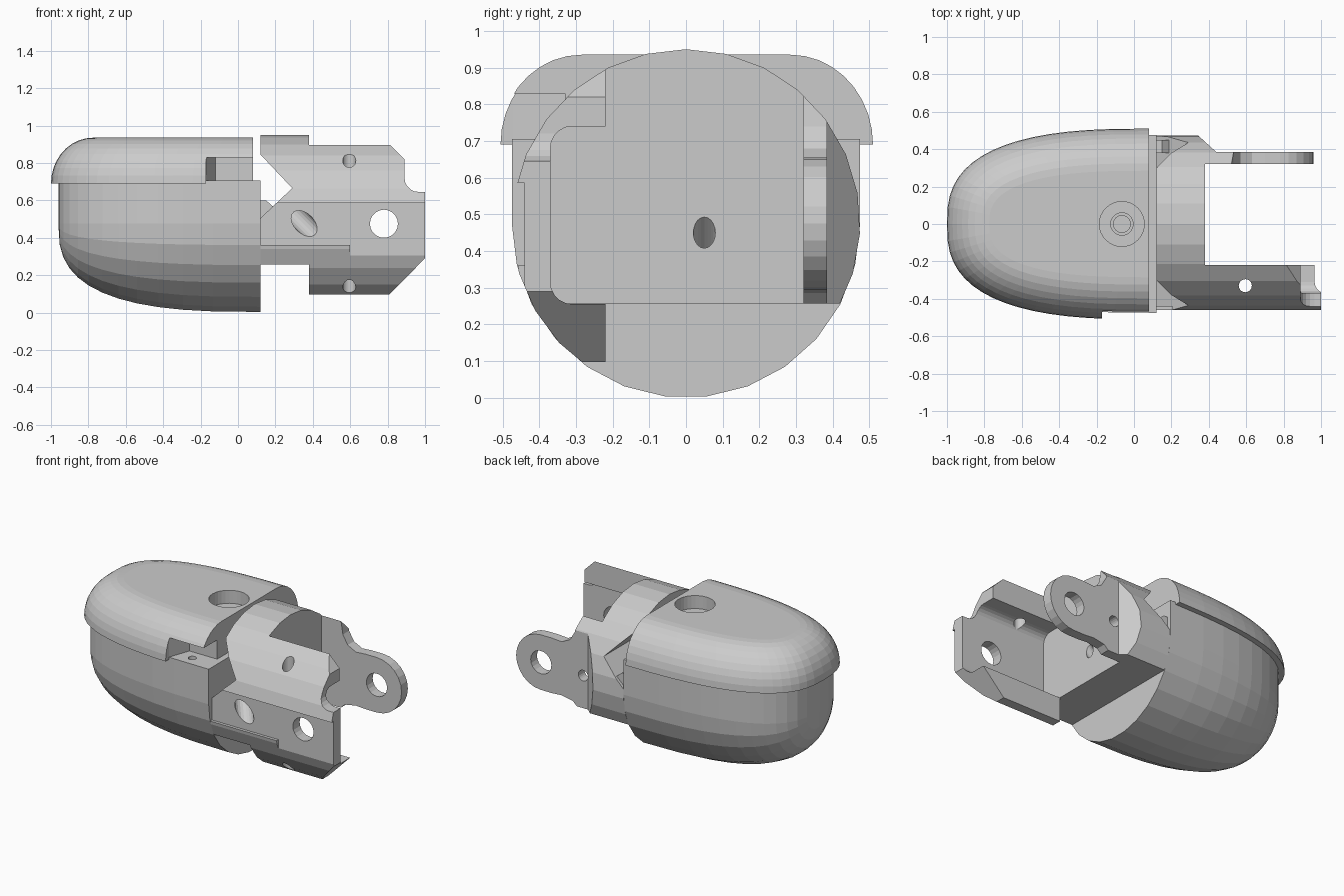
import bpy, bmesh
from math import sin, cos, pi, radians
from mathutils import Vector

if "Cube" in bpy.data.objects:
    bpy.data.objects.remove(bpy.data.objects["Cube"])


def make(name, bm):
    bmesh.ops.remove_doubles(bm, verts=bm.verts, dist=1e-5)
    bmesh.ops.recalc_face_normals(bm, faces=bm.faces)
    me = bpy.data.meshes.new(name)
    bm.to_mesh(me)
    bm.free()
    ob = bpy.data.objects.new(name, me)
    bpy.context.collection.objects.link(ob)
    return ob


def loft(name, rings):
    """Skin closed rings of points and cap both ends."""
    bm = bmesh.new()
    vs = [[bm.verts.new(p) for p in r] for r in rings]
    n = len(vs[0])
    for a, b in zip(vs, vs[1:]):
        for i in range(n):
            j = (i + 1) % n
            bm.faces.new((a[i], a[j], b[j], b[i]))
    bm.faces.new(vs[0])
    bm.faces.new(vs[-1])
    return make(name, bm)


def prism(name, pts, axis, lo, hi):
    """Extrude a 2D outline along an axis from lo to hi."""
    put = {'x': lambda p, h: (h, p[0], p[1]),
           'y': lambda p, h: (p[0], h, p[1]),
           'z': lambda p, h: (p[0], p[1], h)}[axis]
    return loft(name, [[put(p, h) for p in pts] for h in (lo, hi)])


def rect(a, b, c, d):
    return [(a, c), (b, c), (b, d), (a, d)]


def arc(cx, cy, r, a0, a1, n):
    return [(cx + r * cos(radians(a0 + (a1 - a0) * i / n)),
             cy + r * sin(radians(a0 + (a1 - a0) * i / n))) for i in range(n + 1)]


def hole(a, b, r, n=20):
    """Round cutter from point a to point b."""
    a, b = Vector(a), Vector(b)
    q = (b - a).to_track_quat('Z', 'Y')
    return loft("cutter", [[c + q @ Vector((r * cos(2 * pi * i / n), r * sin(2 * pi * i / n), 0))
                            for i in range(n)] for c in (a, b)])


def boolean(ob, cutter, op='DIFFERENCE'):
    cutter.hide_render = True
    m = ob.modifiers.new("bool", 'BOOLEAN')
    m.operation, m.solver, m.object = op, 'EXACT', cutter
    dg = bpy.context.evaluated_depsgraph_get()
    me = bpy.data.meshes.new_from_object(ob.evaluated_get(dg))
    ob.modifiers.clear()
    ob.data = me
    bpy.data.objects.remove(cutter)


R, CZ = 0.475, 0.475

# lower shell: half-round underside, straight sides, rounded nose
rings = []
for i in range(13):
    f = pi / 2 * i / 12
    x = 0.12 - 1.08 * sin(f) ** 0.71
    r = max(R * max(cos(f), 0) ** 0.71, 0.012)
    low = [(x, r * cos(pi + pi * k / 13), CZ + r * sin(pi + pi * k / 13)) for k in range(14)]
    rings.append([(x, -r, 0.705)] + low + [(x, r, 0.705)])
body = loft("lower_shell", rings)

# top cover: outline stepped inward as it rises
rings = []
for j in range(10):
    t = pi / 2 * j / 9
    d, z = 0.225 * (1 - cos(t)), 0.69 + 0.245 * sin(t)
    ring = []
    for k in range(33):
        f = -pi / 2 + pi * k / 32
        s = 1 if f > 0 else -1
        ring.append((0.08 - (1.08 - d) * max(cos(f), 0) ** 0.74,
                     s * (0.51 - d) * abs(sin(f)) ** 0.74, z))
    rings.append(ring)
cover = loft("top_cover", rings)
# side notch and counterbored top hole
boolean(cover, prism("cutter", [(-0.17, -0.6), (0.3, -0.6), (0.3, -0.33), (-0.12, -0.33), (-0.17, -0.47)],
                     'z', 0.6, 0.83))
for r, z in ((0.12, 0.85), (0.06, 0.80), (0.045, 0.74)):
    boolean(cover, hole((-0.065, 0, z), (-0.065, 0, 1.1), r, 32))
boolean(body, hole((-0.05, -0.4, 0.6), (-0.05, -0.4, 0.9), 0.025, 16))


def round_bar(name, x0, x1):
    """Length of the faceted round bar every head part is cut from."""
    return prism(name, arc(0, CZ, R, 90, 90 + 360 * 26 / 27, 26), 'x', x0, x1)


# joint block with V notch and chamfered far corner
joint = round_bar("joint_block", 0.12, 0.44)
boolean(joint, prism("cutter", [(0.1, -0.6), (0.38, -0.6), (0.38, 0.32), (0.44, 0.32), (0.44, 0.385),
                                (0.34, 0.476), (0.34, 0.6), (0.1, 0.6)], 'z', -0.1, 1.1), 'INTERSECT')
boolean(joint, prism("cutter", [(0.1, -0.1), (0.6, -0.1), (0.6, 0.257), (0.1, 0.257)], 'y', -1, 1))
boolean(joint, prism("cutter", [(0.1, 0.866), (0.29, 0.665), (0.1, 0.486)], 'y', -1, 1))
boolean(joint, prism("cutter", rect(0.1, 0.5, 0.36, 0.585), 'y', -1, -0.44))
boolean(joint, hole((0.30, 0.05, 0.37), (0.46, 0.05, 0.53), 0.03))
tab = prism("notch_tab", [(0.12, 0.48), (0.12, 0.6), (0.15, 0.6), (0.19, 0.565)], 'y', 0.38, 0.45)

# near jaw: channel-shaped prong
jaw = round_bar("near_jaw", 0.38, 1.0)
outline = [(0.38, 0.097), (0.81, 0.097), (1.0, 0.29), (1.0, 0.645)] \
    + arc(0.965, 0.72, 0.075, 270, 180, 5) + [(0.89, 0.82), (0.81, 0.9), (0.38, 0.9)]
boolean(jaw, prism("cutter", outline, 'y', -0.6, -0.22), 'INTERSECT')
channel = arc(-0.31, 0.315, 0.06, 270, 180, 5) + arc(-0.31, 0.68, 0.06, 180, 90, 5) \
    + [(-0.1, 0.74), (-0.1, 0.255)]
boolean(jaw, prism("cutter", channel, 'x', 0.3, 1.1))
boolean(jaw, prism("cutter", [(0.3, 0.36), (0.6, 0.36), (0.6, 0.3), (1.1, 0.3), (1.1, 0.585), (0.3, 0.585)],
                   'y', -1, -0.44))
boolean(jaw, hole((0.595, -0.33, -0.1), (0.595, -0.33, 1.1), 0.035))

# slanted hole across the joint and the near jaw
for ob in (joint, jaw):
    boolean(ob, hole((0.46, -0.565, 0.37), (0.265, -0.335, 0.565), 0.053))

# far jaw: flat plate with a rounded eye
far = round_bar("far_jaw", 0.43, 1.0)
outline = [(0.43, 0.257), (0.52, 0.257), (0.55, 0.285), (0.63, 0.30), (0.7, 0.295)] \
    + arc(0.78, CZ, 0.18, -90, 90, 12) \
    + [(0.7, 0.655), (0.63, 0.65), (0.57, 0.68), (0.535, 0.74), (0.52, 0.83), (0.43, 0.83)]
boolean(far, prism("cutter", outline, 'y', 0.32, 0.385), 'INTERSECT')
boolean(far, hole((0.475, 0.2, 0.47), (0.475, 0.6, 0.47), 0.035))

# pivot hole through both jaws
for ob in (jaw, far):
    boolean(ob, hole((0.78, -0.7, CZ), (0.78, 0.7, CZ), 0.075))
